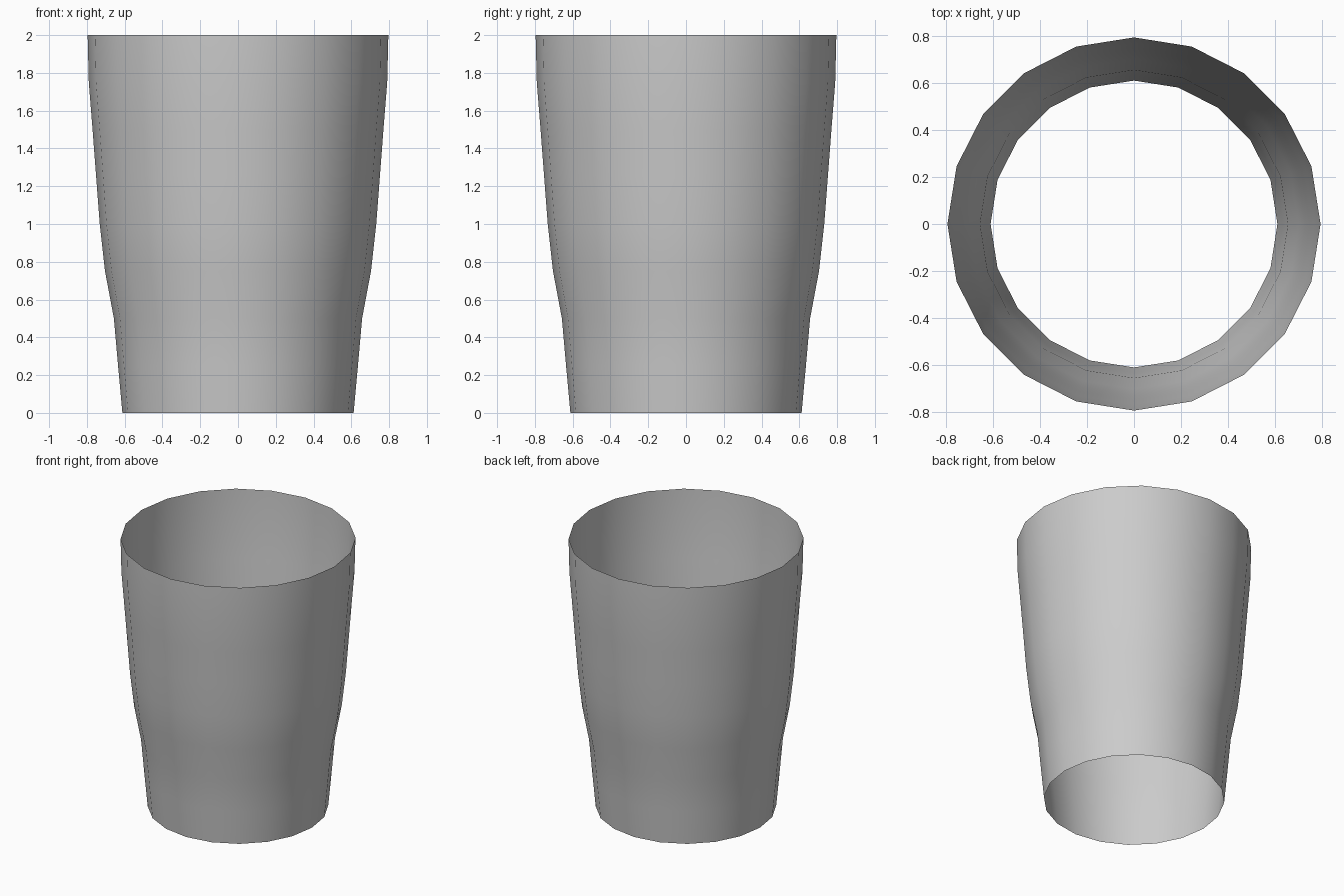
import bpy, bmesh, math

if "Cube" in bpy.data.objects:
    bpy.data.objects.remove(bpy.data.objects["Cube"])

SIDES = 20
# (radius, height) of each ring, bottom to top
PROFILE = [(0.612, 0.0), (0.635, 0.25), (0.657, 0.5), (0.704, 0.75), (0.732, 1.0),
           (0.751, 1.25), (0.77, 1.5), (0.79, 1.75), (0.796, 2.0)]

# Open thin-walled sleeve, no bottom or lid
bm = bmesh.new()
rings = []
for r, z in PROFILE:
    rings.append([bm.verts.new((r * math.cos(2 * math.pi * i / SIDES),
                                r * math.sin(2 * math.pi * i / SIDES), z))
                  for i in range(SIDES)])
for low, high in zip(rings, rings[1:]):
    for i in range(SIDES):
        j = (i + 1) % SIDES
        face = bm.faces.new((low[i], low[j], high[j], high[i]))
        face.smooth = True

mesh = bpy.data.meshes.new("cup_wall")
bm.to_mesh(mesh)
bm.free()
cup = bpy.data.objects.new("cup_wall", mesh)
bpy.context.collection.objects.link(cup)
